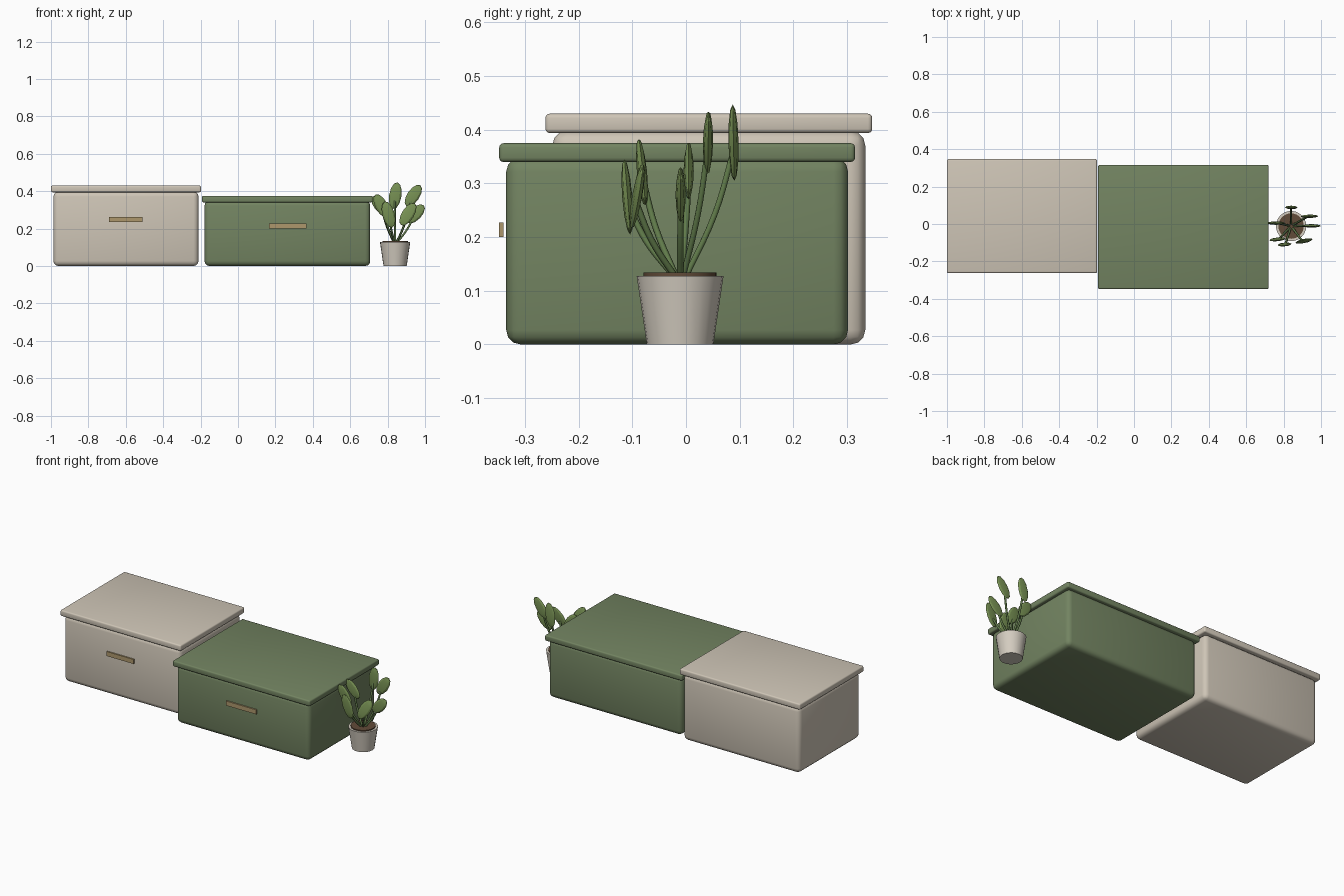
import bpy, bmesh, math
from mathutils import Vector, Matrix

if "Cube" in bpy.data.objects:
    bpy.data.objects.remove(bpy.data.objects["Cube"])


def material(name, rgb):
    m = bpy.data.materials.new(name)
    m.diffuse_color = (*rgb, 1)
    m.use_nodes = True
    m.node_tree.nodes["Principled BSDF"].inputs["Base Color"].default_value = m.diffuse_color
    return m


BEIGE = material("beige", (0.62, 0.56, 0.47))
GREEN = material("green", (0.17, 0.23, 0.12))
BRASS = material("brass", (0.42, 0.31, 0.15))
POT = material("pot", (0.66, 0.61, 0.53))
SOIL = material("soil", (0.12, 0.07, 0.04))
STEM = material("stem", (0.12, 0.20, 0.07))
LEAF = material("leaf", (0.19, 0.29, 0.09))


def finish(name, bm, mat, angle=40):
    me = bpy.data.meshes.new(name)
    bmesh.ops.recalc_face_normals(bm, faces=bm.faces)
    bm.to_mesh(me)
    bm.free()
    ob = bpy.data.objects.new(name, me)
    bpy.context.collection.objects.link(ob)
    me.materials.append(mat)
    if angle:
        bpy.ops.object.select_all(action='DESELECT')
        bpy.context.view_layer.objects.active = ob
        ob.select_set(True)
        bpy.ops.object.shade_smooth_by_angle(angle=math.radians(angle))
    return ob


def box(name, lo, hi, mat, bevel=0, segments=3):
    lo, hi = Vector(lo), Vector(hi)
    bm = bmesh.new()
    size = Matrix.Diagonal((*(hi - lo), 1))
    bmesh.ops.create_cube(bm, size=1, matrix=Matrix.Translation((lo + hi) / 2) @ size)
    if bevel:
        bmesh.ops.bevel(bm, geom=bm.edges[:], offset=bevel, segments=segments,
                        profile=0.5, affect='EDGES')
    return finish(name, bm, mat)


def cone(name, r1, r2, z1, z2, mat):
    bm = bmesh.new()
    bmesh.ops.create_cone(bm, cap_ends=True, segments=24, radius1=r1, radius2=r2, depth=z2 - z1,
                          matrix=Matrix.Translation((0.84, -0.011, (z1 + z2) / 2)))
    return finish(name, bm, mat)


# storage boxes: body, overhanging lid, front handle
def storage(name, x0, x1, y0, y1, body_top, lid0, lid1, hx0, hx1, hz0, mat):
    i = 0.013
    box(name + "_body", (x0 + i, y0 + i, 0), (x1 - i, y1 - i, body_top), mat, 0.027)
    box(name + "_lid", (x0, y0, lid0), (x1, y1, lid1), mat, 0.008)
    box(name + "_handle", (hx0, y0, hz0), (hx1, y0 + 0.008, hz0 + 0.027), BRASS)


storage("beige_box", -1.0, -0.198, -0.262, 0.347, 0.398, 0.394, 0.43, -0.69, -0.51, 0.236, BEIGE)
storage("green_box", -0.192, 0.72, -0.348, 0.315, 0.349, 0.34, 0.375, 0.165, 0.365, 0.2, GREEN)

# pot and soil
cone("plant_pot", 0.062, 0.081, 0, 0.128, POT)
cone("soil", 0.068, 0.068, 0.11, 0.134, SOIL)


def stem(name, end):
    start = Vector((0.84, -0.011, 0.125))
    start += Vector((end.x - 0.84, end.y + 0.011, 0)) * 0.1
    mid = start.lerp(end, 0.5) + Vector((end.x - 0.84, end.y + 0.011, 0)) * 0.1
    cu = bpy.data.curves.new(name, 'CURVE')
    cu.dimensions = '3D'
    cu.bevel_depth = 0.006
    cu.bevel_resolution = 1
    cu.resolution_u = 5
    cu.use_fill_caps = True
    sp = cu.splines.new('BEZIER')
    sp.bezier_points.add(2)
    for p, co in zip(sp.bezier_points, (start, mid, end)):
        p.co = co
        p.handle_left_type = p.handle_right_type = 'AUTO'
    cu.materials.append(STEM)
    ob = bpy.data.objects.new(name, cu)
    bpy.context.collection.objects.link(ob)


# flattened, pointed leaf standing in a plane close to x-z
def leaf(name, base, tip):
    axis = tip - base
    z = axis.normalized()
    y = Vector((0, 1, 0))
    y = (y - z * y.dot(z)).normalized()
    x = y.cross(z)
    bm = bmesh.new()
    bmesh.ops.create_uvsphere(bm, u_segments=8, v_segments=6, radius=1)
    for v in bm.verts:
        c = v.co.copy()
        v.co = ((base + tip) / 2 + x * c.x * 0.033 + y * c.y * 0.0095
                + axis * c.z * 0.5)
    finish(name, bm, LEAF, 25)


# leaf base and tip positions
leaves = [((0.83, 0.090, 0.305), (0.852, 0.087, 0.447)),
          ((0.90, 0.040, 0.320), (0.975, 0.042, 0.432)),
          ((0.905, -0.010, 0.232), (0.993, -0.010, 0.325)),
          ((0.872, -0.102, 0.218), (0.945, -0.080, 0.335)),
          ((0.825, -0.104, 0.205), (0.785, -0.115, 0.345)),
          ((0.80, -0.076, 0.260), (0.735, -0.088, 0.382)),
          ((0.80, 0.005, 0.275), (0.72, 0.005, 0.372))]
for n, (b, t) in enumerate(leaves, 1):
    b, t = Vector(b), Vector(t)
    leaf(f"leaf_{n}", b, t)
    stem(f"stem_{n}", b.lerp(t, 0.4))
